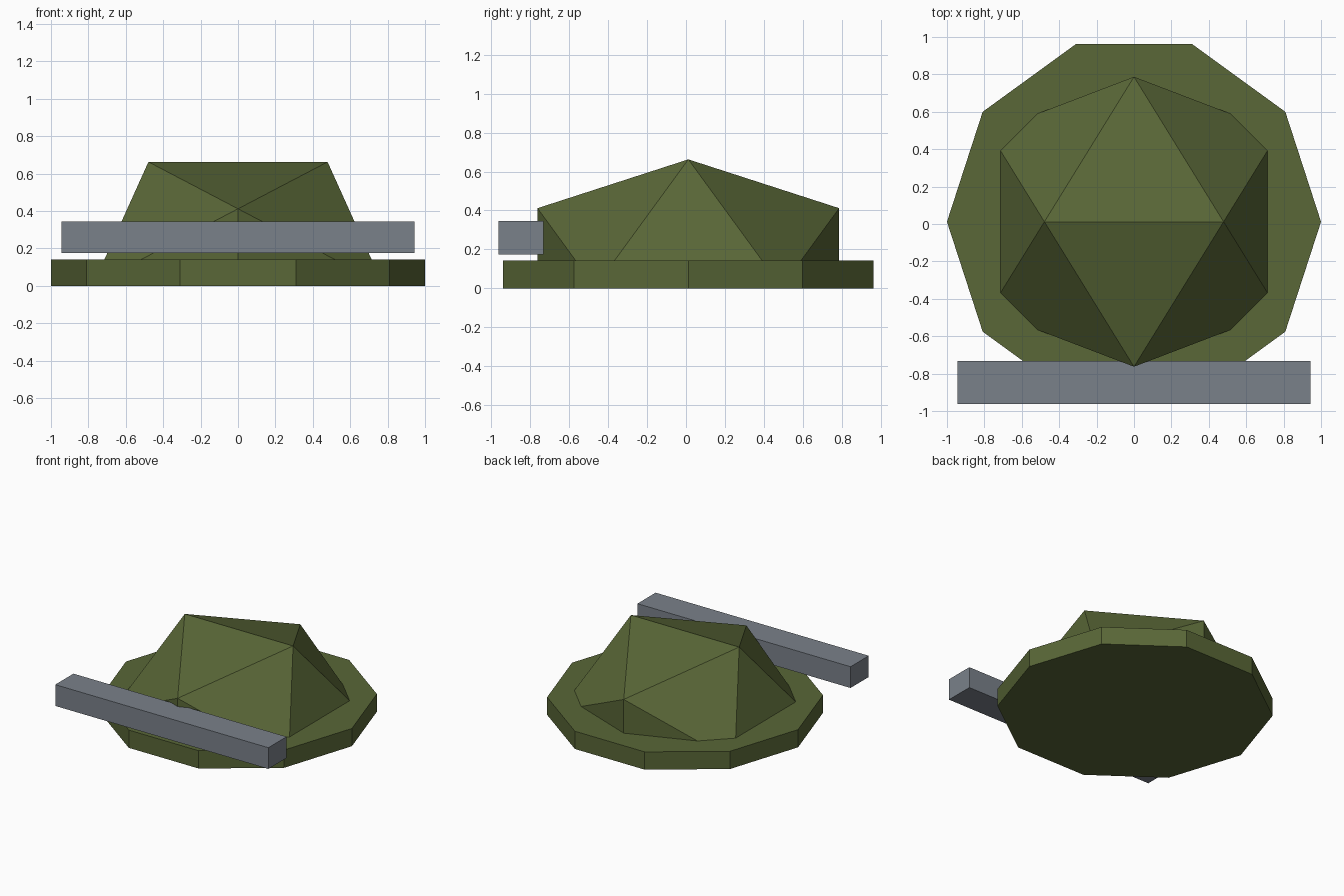
import bpy, bmesh, math

if "Cube" in bpy.data.objects:
    bpy.data.objects.remove(bpy.data.objects["Cube"])

CY = 0.012  # centre of the round parts


def material(name, rgb):
    m = bpy.data.materials.new(name)
    m.diffuse_color = (*rgb, 1)
    m.use_nodes = True
    m.node_tree.nodes["Principled BSDF"].inputs["Base Color"].default_value = m.diffuse_color
    return m


olive = material("olive green", (0.100, 0.135, 0.038))
grey = material("steel grey", (0.195, 0.220, 0.255))


def finish(name, bm, mat):
    bmesh.ops.recalc_face_normals(bm, faces=bm.faces)
    mesh = bpy.data.meshes.new(name)
    bm.to_mesh(mesh)
    bm.free()
    mesh.materials.append(mat)
    ob = bpy.data.objects.new(name, mesh)
    bpy.context.collection.objects.link(ob)


# Ten-sided base disc with corners on the x axis
bm = bmesh.new()
ring = [bm.verts.new((math.cos(i * math.pi / 5), CY + math.sin(i * math.pi / 5), 0))
        for i in range(10)]
disc = bm.faces.new(ring)
top = bmesh.ops.extrude_face_region(bm, geom=[disc])["geom"]
bmesh.ops.translate(bm, vec=(0, 0, 0.142),
                    verts=[v for v in top if isinstance(v, bmesh.types.BMVert)])
finish("base_disc", bm, olive)

# Faceted dome: upper half of a flattened icosahedron, ridge along x
a, b, z0, sz = 0.479, 0.775, 0.006, 0.847
bm = bmesh.new()
for s in (-1, 1):
    for p in ((s * a, 0, b), (0, s * b, a), (0, s * b, 0), (s * b, a, 0), (s * b, -a, 0)):
        bm.verts.new((p[0], p[1] + CY, z0 + p[2] * sz))
bmesh.ops.convex_hull(bm, input=bm.verts)
bmesh.ops.dissolve_limit(bm, angle_limit=0.01, verts=bm.verts, edges=bm.edges)
finish("dome", bm, olive)

# Straight bar across the front
bm = bmesh.new()
bmesh.ops.create_cube(bm, size=1)
bmesh.ops.scale(bm, vec=(1.886, 0.23, 0.17), verts=bm.verts)
bmesh.ops.translate(bm, vec=(0, -0.848, 0.26), verts=bm.verts)
finish("front_bar", bm, grey)
